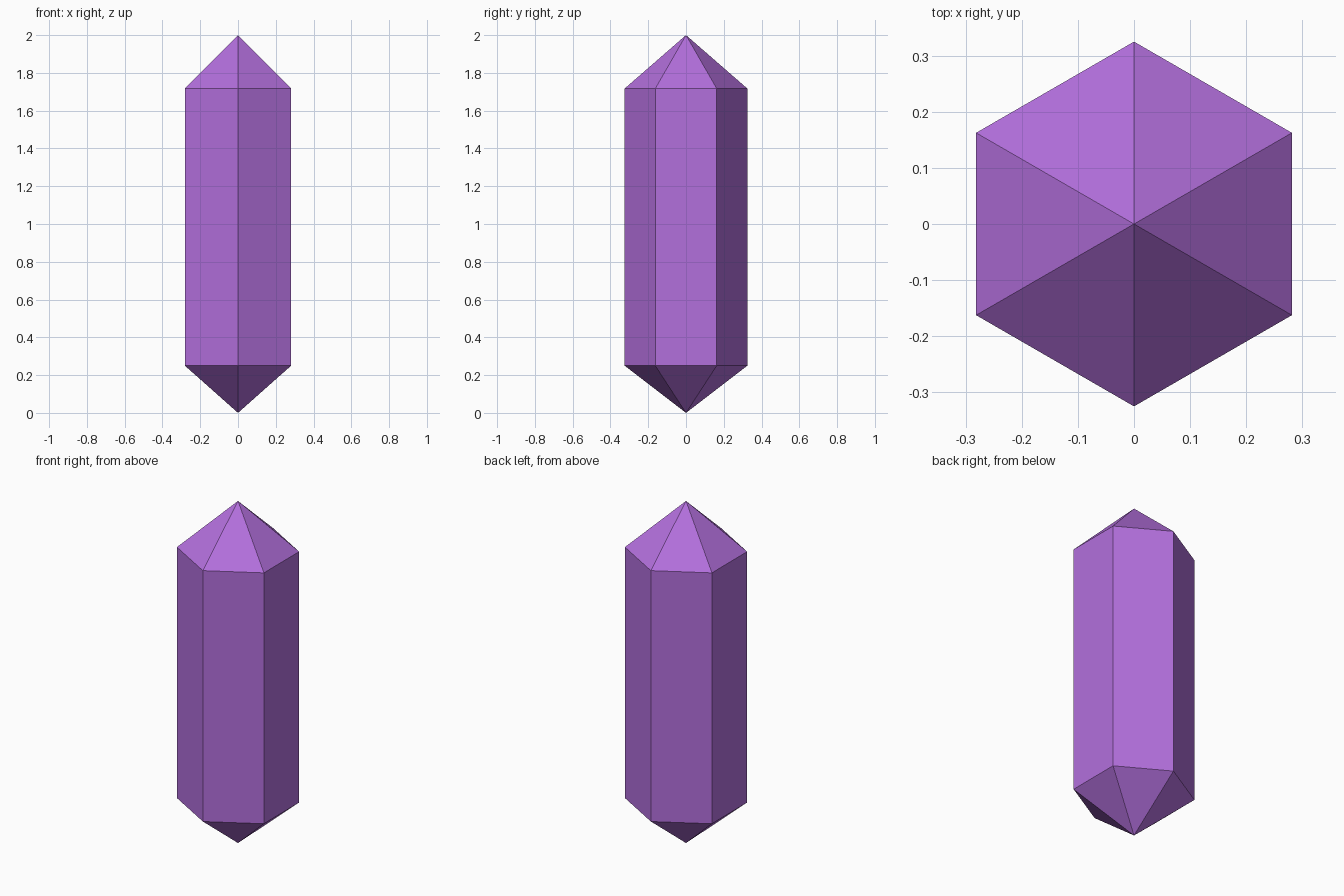
import bpy, bmesh
from math import sin, cos, pi

if "Cube" in bpy.data.objects:
    bpy.data.objects.remove(bpy.data.objects["Cube"])

SIDES = 6
RADIUS = 0.325
TIP_Z, SHOULDER_Z, FOOT_Z, BASE_Z = 2.0, 1.717, 0.25, 0.0

bm = bmesh.new()


def ring(z):
    """Hexagon with a corner on the y axis."""
    angles = [pi / 2 + 2 * pi * i / SIDES for i in range(SIDES)]
    return [bm.verts.new((RADIUS * cos(a), RADIUS * sin(a), z)) for a in angles]


# Prism body with a point at each end
lower, upper = ring(FOOT_Z), ring(SHOULDER_Z)
base = bm.verts.new((0, 0, BASE_Z))
tip = bm.verts.new((0, 0, TIP_Z))
for i in range(SIDES):
    j = (i + 1) % SIDES
    bm.faces.new((lower[i], lower[j], upper[j], upper[i]))
    bm.faces.new((upper[i], upper[j], tip))
    bm.faces.new((lower[j], lower[i], base))
bmesh.ops.recalc_face_normals(bm, faces=bm.faces[:])

mesh = bpy.data.meshes.new("crystal")
bm.to_mesh(mesh)
bm.free()
crystal = bpy.data.objects.new("crystal", mesh)
bpy.context.collection.objects.link(crystal)

# Purple material
purple = bpy.data.materials.new("purple")
purple.diffuse_color = (0.45, 0.16, 0.72, 1)
purple.use_nodes = True
purple.node_tree.nodes["Principled BSDF"].inputs["Base Color"].default_value = purple.diffuse_color
mesh.materials.append(purple)
